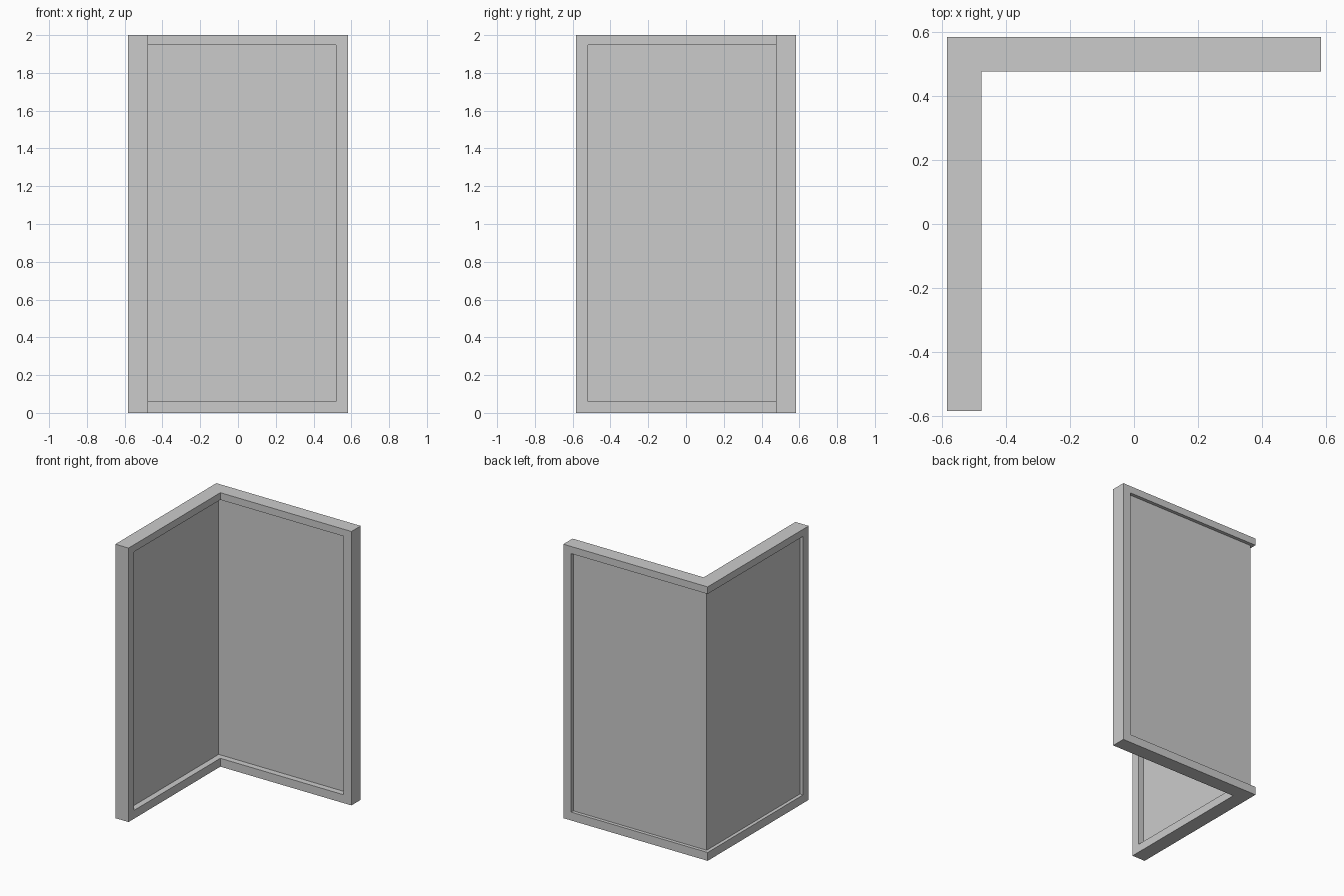
import bpy, bmesh

if "Cube" in bpy.data.objects:
    bpy.data.objects.remove(bpy.data.objects["Cube"])

HALF = 0.583          # outer half width of the L
DEPTH = 0.107         # frame thickness
POST = 0.064          # post width at the free ends
Z_LOW, Z_HIGH = 0.061, 1.948   # opening between the rails
GLASS_OUT, GLASS_IN = 0.025, 0.063   # pane faces, measured from the outer side


def l_prism(name, d_out, d_in, end, z0, z1):
    """Extruded L with its corner at (-x, +y); d values run inward from the outer faces."""
    o, i = HALF - d_out, HALF - d_in
    profile = [(-o, o), (-o, -end), (-i, -end), (-i, i), (end, i), (end, o)]
    bm = bmesh.new()
    face = bm.faces.new([bm.verts.new((x, y, z0)) for x, y in profile])
    new = bmesh.ops.extrude_face_region(bm, geom=[face])["geom"]
    bmesh.ops.translate(bm, vec=(0, 0, z1 - z0),
                        verts=[g for g in new if isinstance(g, bmesh.types.BMVert)])
    bmesh.ops.recalc_face_normals(bm, faces=bm.faces)
    mesh = bpy.data.meshes.new(name)
    bm.to_mesh(mesh)
    bm.free()
    obj = bpy.data.objects.new(name, mesh)
    bpy.context.collection.objects.link(obj)
    return obj


# Frame: L-shaped block with one opening wrapping around the corner
frame = l_prism("window_frame", 0, DEPTH, HALF, 0, 2)
cutter = l_prism("opening_cutter", -0.1, DEPTH + 0.1, HALF - POST, Z_LOW, Z_HIGH)
cutter.hide_render = True
cut = frame.modifiers.new("opening", 'BOOLEAN')
cut.operation = 'DIFFERENCE'
cut.solver = 'EXACT'
cut.object = cutter
bpy.context.view_layer.objects.active = frame
bpy.ops.object.modifier_apply(modifier=cut.name)
bpy.data.objects.remove(cutter)

# Glass: two panes meeting at the corner without a post
l_prism("corner_glass", GLASS_OUT, GLASS_IN, HALF - POST, Z_LOW, Z_HIGH)
